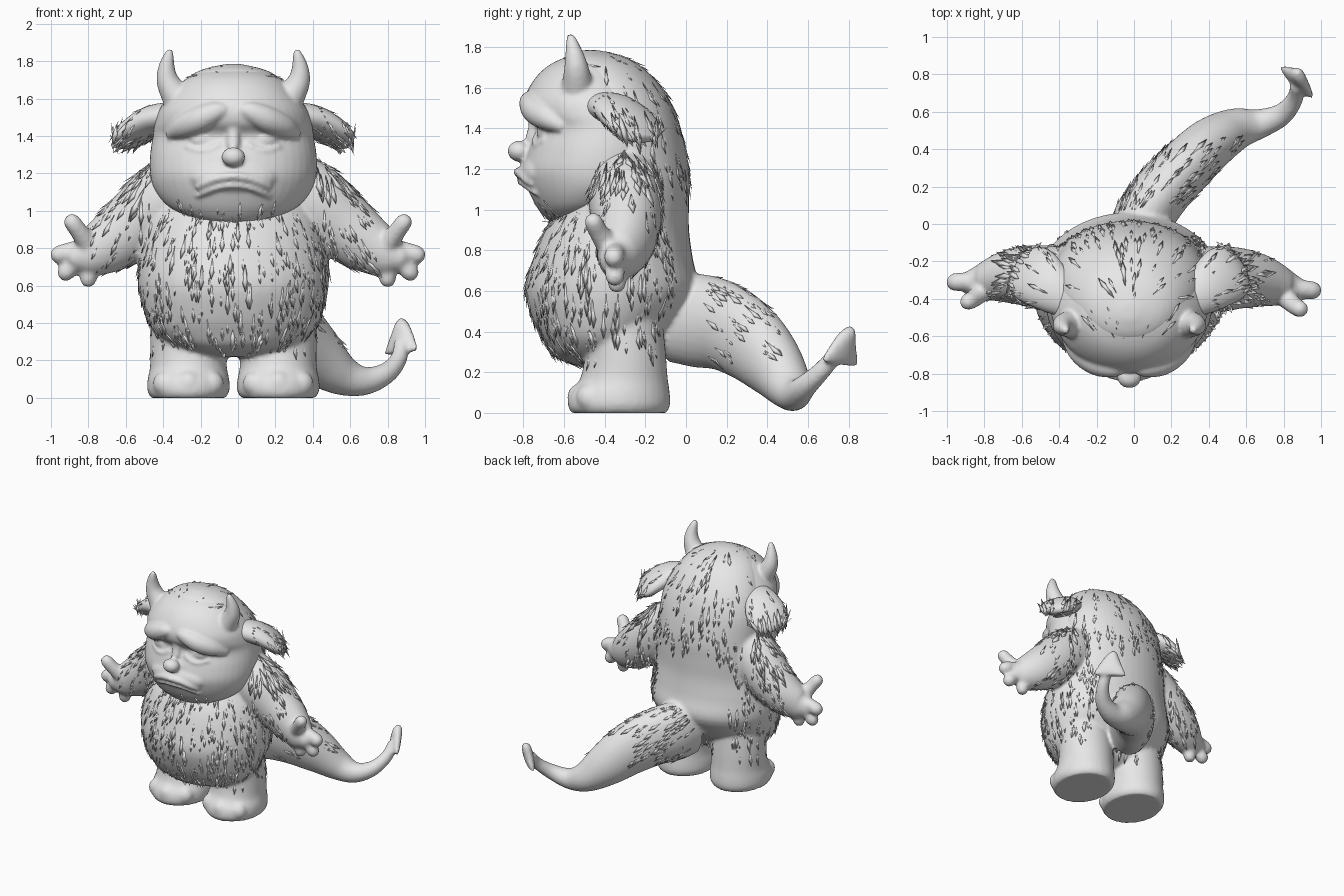
import bpy, bmesh, math, random
from mathutils import Vector, Matrix

random.seed(4)
CX = -0.025                      # body centre line
UP = Vector((0, 0, 1))
cube = bpy.data.objects.get("Cube")
if cube:
    bpy.data.objects.remove(cube, do_unlink=True)

grey = bpy.data.materials.new("plain_grey")
grey.use_nodes = True
grey.diffuse_color = (0.8, 0.8, 0.8, 1)
grey.node_tree.nodes["Principled BSDF"].inputs["Base Color"].default_value = (0.8, 0.8, 0.8, 1)


def spline(pts, sub=4):
    """Catmull-Rom points through (x, y, z, a, b) stations."""
    p = [Vector(q if len(q) == 5 else (*q, q[3])) for q in pts]
    p = [p[0]] + p + [p[-1]]
    out = []
    for i in range(1, len(p) - 2):
        a, b, c, d = p[i - 1:i + 3]
        for k in range(sub):
            t = k / sub
            out.append((b * 2 + (c - a) * t + (a * 2 - b * 5 + c * 4 - d) * t**2
                        + (b * 3 - a - c * 3 + d) * t**3) * 0.5)
    return out + [p[-1]]


def tube(bm, pts, side=None, level=False, segs=28, tip=False):
    """Elliptical tube; level keeps the rings horizontal, tip rounds the end."""
    if tip:
        e, r = Vector(pts[-1][:3]), pts[-1][3]
        d = (e - Vector(pts[-2][:3])).normalized() * r
        pts = pts + [(*(e + d * 0.7), r * 0.7), (*(e + d), r * 0.1)]
    path = spline(pts)
    pos = [Vector(q[:3]) for q in path]
    rings = []
    for i, q in enumerate(path):
        d = (pos[min(i + 1, len(pos) - 1)] - pos[max(i - 1, 0)]).normalized()
        if level:
            u, v = Vector((1, 0, 0)), Vector((0, 1, 0))
        else:
            u = (side - d * side.dot(d)) if side else d.cross(UP)
            u.normalize()
            v = u.cross(d)
        a, b = max(q[3], 0.003), max(q[4], 0.003)
        angles = [2 * math.pi * k / segs for k in range(segs)]
        rings.append([bm.verts.new(pos[i] + u * a * math.cos(t) + v * b * math.sin(t))
                      for t in angles])
    for r, s in zip(rings, rings[1:]):
        for k in range(segs):
            n = (k + 1) % segs
            bm.faces.new((r[k], r[n], s[n], s[k]))
    bm.faces.new(rings[0])
    bm.faces.new(rings[-1])


def ball(bm, loc, scale):
    bmesh.ops.create_uvsphere(bm, u_segments=24, v_segments=16, radius=1,
                              matrix=Matrix.LocRotScale(Vector(loc), None, Vector(scale)))


def make(name, bm, voxel=0, passes=4):
    """Turn a bmesh into an object, optionally fusing its parts into one skin."""
    bmesh.ops.recalc_face_normals(bm, faces=bm.faces)
    me = bpy.data.meshes.new(name)
    bm.to_mesh(me)
    bm.free()
    ob = bpy.data.objects.new(name, me)
    bpy.context.collection.objects.link(ob)
    if voxel:
        rem = ob.modifiers.new("fuse", "REMESH")
        rem.mode, rem.voxel_size = "VOXEL", voxel
        smooth = ob.modifiers.new("soften", "SMOOTH")
        smooth.factor, smooth.iterations = 0.5, passes
        dg = bpy.context.evaluated_depsgraph_get()
        baked = bpy.data.meshes.new_from_object(ob.evaluated_get(dg))
        ob.modifiers.clear()
        ob.data = baked
    ob.data.materials.clear()
    ob.data.materials.append(grey)
    for p in ob.data.polygons:
        p.use_smooth = True
    return ob


def sided(s, pts, cx=CX):
    return [(cx + s * p[0], *p[1:]) for p in pts]


def fur(name, ob, count, rule, flow):
    """Scatter low pointed tufts; rule(centre) gives the tuft size or 0."""
    bm = bmesh.new()
    for f in random.choices(ob.data.polygons, k=count):
        c, n = f.center.copy(), f.normal.copy()
        size = rule(c) * random.uniform(0.6, 1.4)
        t = flow(c)
        t = t - n * t.dot(n)
        if size <= 0 or t.length < 0.2:
            continue
        t.normalize()
        s = n.cross(t)
        top, left, right, ridge, end = [bm.verts.new(c + q) for q in (
            -t * size * 1.4 - n * 0.003, s * size * 0.3 - n * 0.004, -s * size * 0.3 - n * 0.004,
            n * size * 0.07, t * size + n * size * 0.19)]
        for tri in ((top, left, ridge), (top, ridge, right), (left, end, ridge),
                    (ridge, end, right), (left, right, end), (top, right, left)):
            bm.faces.new(tri)
    make(name, bm)


# Body: torso with the back of the head
bm = bmesh.new()
torso = [(.22, -.4, .1, .1), (.27, -.42, .3, .22), (.35, -.42, .42, .28), (.45, -.395, .475, .355),
         (.6, -.365, .51, .425), (.75, -.36, .505, .395), (.9, -.34, .47, .355), (1.05, -.29, .44, .305),
         (1.2, -.29, .42, .305), (1.4, -.31, .41, .285), (1.55, -.36, .365, .275),
         (1.68, -.42, .28, .23), (1.75, -.45, .18, .15), (1.785, -.47, .04, .04)]
tube(bm, [(CX, y, z, a, b) for z, y, a, b in torso], level=True, segs=48)

for s in (-1, 1):
    # Legs, feet and toes
    leg = [(0, -.33, .2, .235), (.04, -.33, .22, .252), (.1, -.325, .218, .245), (.17, -.305, .205, .215),
           (.3, -.3, .205, .2), (.5, -.32, .2, .2)]
    tube(bm, [(CX + s * .24, y, z, a, b) for z, y, a, b in leg], level=True, segs=36)
    for k in (-1, 0, 1):
        ball(bm, (CX + s * .24 + k * .12, -.52 + abs(k) * .045, .075), (.07, .065, .07))
    # Arms, palms and fingers
    back = lambda pts: [(p[0], p[1] + (.08 * (abs(p[0]) - .4) if s < 0 else 0), *p[2:]) for p in pts]
    tube(bm, back(sided(s, [(.28, -.3, 1.13, .17, .19), (.4, -.3, 1.05, .18, .205),
                            (.55, -.29, .925, .165, .185), (.68, -.305, .83, .14, .16),
                            (.79, -.335, .77, .105, .125), (.85, -.35, .755, .08, .09)], 0)), tip=True)
    for finger in ([(.8, -.38, .82, .06), (.85, -.43, .89, .048), (.887, -.455, .94, .045)],
                   [(.85, -.345, .79, .055), (.91, -.35, .78, .049), (.955, -.355, .765, .049)],
                   [(.84, -.35, .75, .055), (.885, -.35, .71, .048), (.92, -.35, .67, .047)],
                   [(.78, -.34, .74, .06), (.795, -.34, .68, .048), (.8, -.34, .635, .045)]):
        tube(bm, back(sided(s, finger, 0)), side=Vector((0, 1, 0)), tip=True)

# Tail with its pointed end
tube(bm, [(0, -.08, .46, .15, .21), (.06, .05, .455, .16, .23), (.165, .19, .425, .155, .22),
          (.29, .32, .345, .15, .2), (.41, .43, .235, .14, .165), (.54, .505, .13, .115, .115),
          (.67, .535, .09, .08, .078), (.79, .585, .13, .06, .057), (.86, .67, .21, .045, .045),
          (.875, .745, .3, .04, .04)])
tube(bm, [(.87, .755, .24, .125, .025), (.873, .765, .28, .11, .034), (.875, .785, .35, .07, .037),
          (.875, .805, .4, .037, .032), (.875, .815, .428, .01, .01)], side=Vector((.7, -.72, 0)))
body = make("body", bm, voxel=.014)

# Head
skull = [(.935, -.6, .08, .05), (.955, -.565, .2, .12), (1, -.51, .31, .215), (1.05, -.47, .375, .285),
         (1.12, -.43, .425, .355), (1.2, -.42, .445, .38), (1.3, -.41, .445, .365), (1.4, -.41, .43, .33),
         (1.47, -.43, .42, .36), (1.55, -.46, .39, .335), (1.65, -.475, .315, .265),
         (1.72, -.475, .23, .185), (1.77, -.48, .08, .06)]


def on_face(x, z, r, out=0):
    """Station of radius r on the front of the head."""
    for p, q in zip(skull, skull[1:]):
        if p[0] <= z <= q[0]:
            t = (z - p[0]) / (q[0] - p[0])
            y, a, b = [p[i] + (q[i] - p[i]) * t for i in (1, 2, 3)]
            return (CX + x, y - b * math.sqrt(max(0, 1 - (x / a)**2)) - out, z, r)


bm = bmesh.new()
tube(bm, [(CX, y, z, a, b) for z, y, a, b in skull], level=True, segs=48)
# Muzzle, nose and nose bridge
ball(bm, (CX, -.72, 1.18), (.24, .1, .1))
ball(bm, (CX, -.82, 1.288), (.064, .058, .052))
tube(bm, [(CX, -.75, 1.5, .04), (CX, -.74, 1.42, .035), (CX, -.755, 1.34, .038)],
     side=Vector((1, 0, 0)))
# Drooping lips
for drop, r, out in ((0, .022, .01), (-.048, .018, .004)):
    lip = [on_face(x, 1.185 + drop - 1.6 * x * x, r * (1 if abs(x) < .17 else .5),
                   out + .02 * (1 - abs(x) / .2)) for x in (-.2, -.15, -.08, 0, .08, .15, .2)]
    tube(bm, lip)
for s in (-1, 1):
    # Sad brows, eyes and eye bags
    tube(bm, [on_face(s * x, z, r, -.018) for x, z, r in
              ((.035, 1.54, .03), (.09, 1.53, .055), (.18, 1.49, .07), (.27, 1.45, .062),
               (.34, 1.405, .03))])
    ball(bm, (CX + s * .165, -.655, 1.38), (.085, .08, .06))
    tube(bm, [on_face(s * x, z, .014, -.006) for x, z in
              ((.07, 1.36), (.12, 1.33), (.18, 1.32), (.25, 1.345))])
    # Horns
    tube(bm, sided(s, [(.27, -.53, 1.57, .1), (.32, -.535, 1.635, .074), (.352, -.54, 1.7, .06),
                       (.357, -.55, 1.765, .045), (.345, -.563, 1.83, .028), (.337, -.57, 1.862, .014)]),
         side=Vector((1, 0, 0)))
head = make("head", bm, voxel=.011, passes=5)

# Drooping ears
for s, label in ((1, "left"), (-1, "right")):
    bm = bmesh.new()
    tube(bm, sided(s, [(.29, -.43, 1.51, .09, .07), (.41, -.35, 1.495, .13, .075),
                       (.5, -.28, 1.44, .155, .068), (.555, -.235, 1.385, .14, .05),
                       (.59, -.21, 1.345, .07, .02)]))
    ear = make(label + "_ear", bm)
    fur(label + "_ear_fur", ear, 90,
        lambda c: (.055 if c.z < 1.42 else .04) if abs(c.x - CX) > .42 else 0,
        lambda c: Vector((s * .4, .25, -.85)))


# Fur on the body, arms and tail
def body_rule(c):
    x = abs(c.x - CX)
    if c.z < .24 or x > .76 or (c.z > 1 and c.y < -.4 and x < .45) or c.y > .45:
        return 0
    if -.12 < c.y < .09 and c.z < 1.05 and x < .32:
        return 0                                   # smooth lower back
    if c.z > 1.25 and random.random() < .6:
        return 0                                   # sparse hair above
    return .065 if x > .42 and c.z > 1 else .047


def body_flow(c):
    if c.y > .08:
        return Vector((.6, .6, -.5))
    if abs(c.x) > .52 and c.z > .6:
        return Vector((math.copysign(.4, c.x), 0, -.85))
    return -UP


fur("body_fur", body, 1900, body_rule, body_flow)

# Fur on the chin and crown
fur("head_fur", head, 800,
    lambda c: .04 if c.z < 1.01 or (1.69 < c.z < 1.8 and c.y > -.58 and abs(c.x - CX) < .25) else 0,
    lambda c: Vector((0, .6 if c.z > 1.6 else .2, -.8)))
